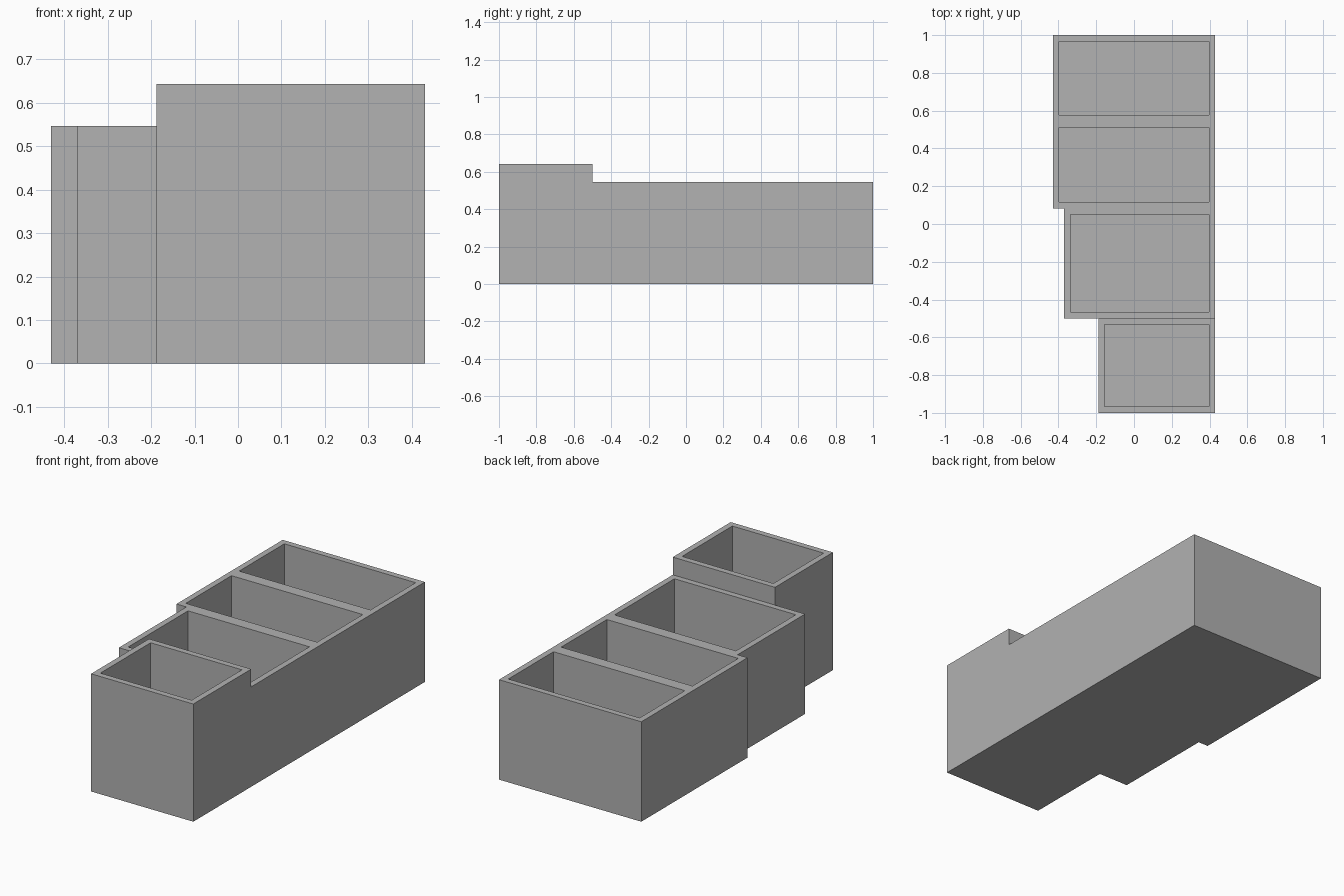
import bpy
import bmesh

default = bpy.data.objects.get("Cube")
if default:
    bpy.data.objects.remove(default, do_unlink=True)

RIGHT = 0.43      # straight side shared by all bins
WALL = 0.033
LOW, HIGH = 0.546, 0.643

# Each bin: left edge x, front y, back y
BINS = [
    (-0.188, -1.0, -0.5),
    (-0.37, -0.5, 0.083),
    (-0.43, 0.083, 0.544),
    (-0.43, 0.544, 1.0),
]

grey = bpy.data.materials.new("plain grey")
grey.use_nodes = True
colour = (0.445, 0.445, 0.445, 1)
grey.diffuse_color = colour
grey.node_tree.nodes["Principled BSDF"].inputs["Base Color"].default_value = colour


def prism(name, outline, bottom, top):
    """Extrude a flat outline upward into a closed solid."""
    bm = bmesh.new()
    face = bm.faces.new([bm.verts.new((x, y, bottom)) for x, y in outline])
    raised = bmesh.ops.extrude_face_region(bm, geom=[face])["geom"]
    verts = [v for v in raised if isinstance(v, bmesh.types.BMVert)]
    bmesh.ops.translate(bm, verts=verts, vec=(0, 0, top - bottom))
    bmesh.ops.recalc_face_normals(bm, faces=bm.faces)
    mesh = bpy.data.meshes.new(name)
    bm.to_mesh(mesh)
    bm.free()
    mesh.materials.append(grey)
    obj = bpy.data.objects.new(name, mesh)
    bpy.context.collection.objects.link(obj)
    return obj


def rectangle(x0, x1, y0, y1):
    return [(x0, y0), (x1, y0), (x1, y1), (x0, y1)]


def cut(target, cutter):
    """Subtract the cutter, then discard it."""
    cutter.hide_render = True
    mod = target.modifiers.new("cut", "BOOLEAN")
    mod.operation = "DIFFERENCE"
    mod.solver = "EXACT"
    mod.object = cutter
    bpy.context.view_layer.objects.active = target
    bpy.ops.object.modifier_apply(modifier=mod.name)
    bpy.data.objects.remove(cutter, do_unlink=True)


# Stepped tray body
outline = [(RIGHT, 1.0), (RIGHT, -1.0)]
for left, front, back in BINS:
    for point in ((left, front), (left, back)):
        outline.append(point)
outline.remove((BINS[2][0], BINS[2][2]))
outline.remove((BINS[3][0], BINS[3][1]))
tray = prism("divided_tray", outline, 0, HIGH)

# Lower the three rear bins
cut(tray, prism("rear_cutter", rectangle(-1, 1, -0.5, 1.5), LOW, 1))

# Hollow out each compartment
for left, front, back in BINS:
    pocket = rectangle(left + WALL, RIGHT - WALL, front + WALL, back - WALL)
    cut(tray, prism("pocket_cutter", pocket, WALL, 1))
